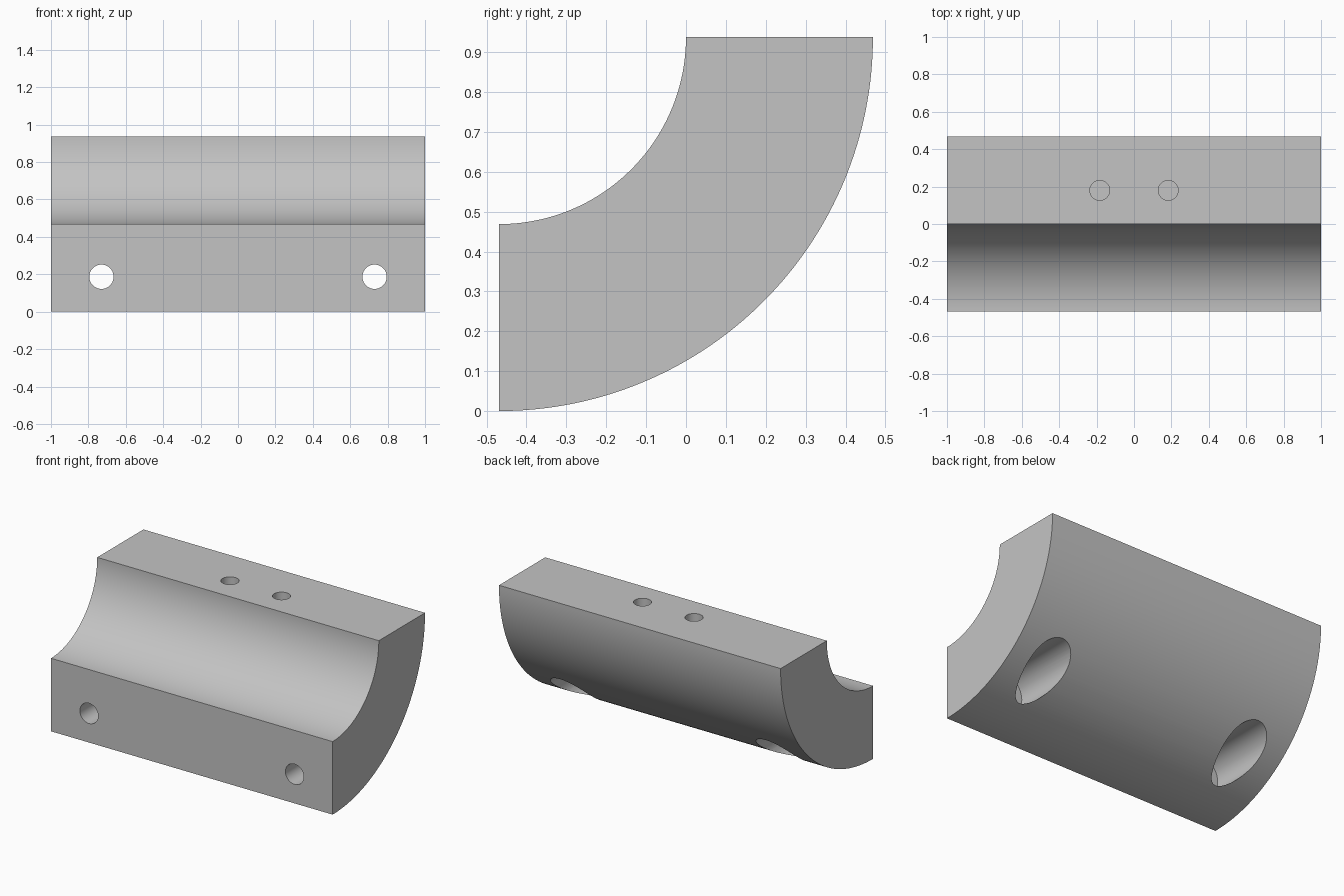
import bpy, bmesh
from math import pi, sin, cos, radians
from mathutils import Vector

default = bpy.data.objects.get("Cube")
if default:
    bpy.data.objects.remove(default, do_unlink=True)

LENGTH, OUTER, INNER = 2.0, 0.9375, 0.46875
AXIS_Y, AXIS_Z = -OUTER / 2, OUTER
FRONT = -OUTER / 2
SEGMENTS = 64

grey = bpy.data.materials.new("plain grey")
grey.use_nodes = True
grey.diffuse_color = (0.55, 0.55, 0.55, 1)
grey.node_tree.nodes["Principled BSDF"].inputs["Base Color"].default_value = grey.diffuse_color


def arc(radius):
    """Quarter arc from the lowest point round to the back."""
    angles = [pi / 2 * i / SEGMENTS for i in range(SEGMENTS + 1)]
    return [(AXIS_Y + radius * sin(a), AXIS_Z - radius * cos(a)) for a in angles]


# Quarter ring block, extruded along its length
profile = arc(OUTER) + arc(INNER)[::-1]
bm = bmesh.new()
section = bm.faces.new([bm.verts.new((-LENGTH / 2, y, z)) for y, z in profile])
grown = bmesh.ops.extrude_face_region(bm, geom=[section])
moved = [v for v in grown["geom"] if isinstance(v, bmesh.types.BMVert)]
bmesh.ops.translate(bm, verts=moved, vec=(LENGTH, 0, 0))
bmesh.ops.recalc_face_normals(bm, faces=bm.faces)
mesh = bpy.data.meshes.new("quarter_ring_block")
bm.to_mesh(mesh)
bm.free()
block = bpy.data.objects.new("quarter_ring_block", mesh)
bpy.context.collection.objects.link(block)
mesh.materials.append(grey)


def drill(name, radius, start, end):
    """Cut a round hole between two points."""
    start, end = Vector(start), Vector(end)
    bpy.ops.mesh.primitive_cylinder_add(
        vertices=48, radius=radius, depth=(end - start).length,
        location=(start + end) / 2,
        rotation=(end - start).to_track_quat('Z', 'Y').to_euler())
    cutter = bpy.context.object
    cutter.name = name
    cutter.hide_render = True
    cutter.data.materials.append(grey)
    bpy.ops.object.select_all(action='DESELECT')
    block.select_set(True)
    bpy.context.view_layer.objects.active = block
    mod = block.modifiers.new(name, 'BOOLEAN')
    mod.operation, mod.solver, mod.object = 'DIFFERENCE', 'EXACT', cutter
    bpy.ops.object.modifier_apply(modifier=name)
    bpy.data.objects.remove(cutter, do_unlink=True)


for side in (-1, 1):
    # Front bolt hole with a wide counterbore from the back
    x, z = side * 0.73, 0.187
    drill("bolt_hole", 0.065, (x, FRONT - 0.1, z), (x, 0.6, z))
    drill("counterbore", 0.13, (x, FRONT + 0.1875, z), (x, 0.6, z))
    # Blind hole in the top face
    x, y = side * 0.183, 0.18
    drill("top_hole", 0.053, (x, y, OUTER - 0.3), (x, y, OUTER + 0.1))

bpy.ops.object.select_all(action='DESELECT')
block.select_set(True)
bpy.context.view_layer.objects.active = block
bpy.ops.object.shade_smooth_by_angle(angle=radians(30))
